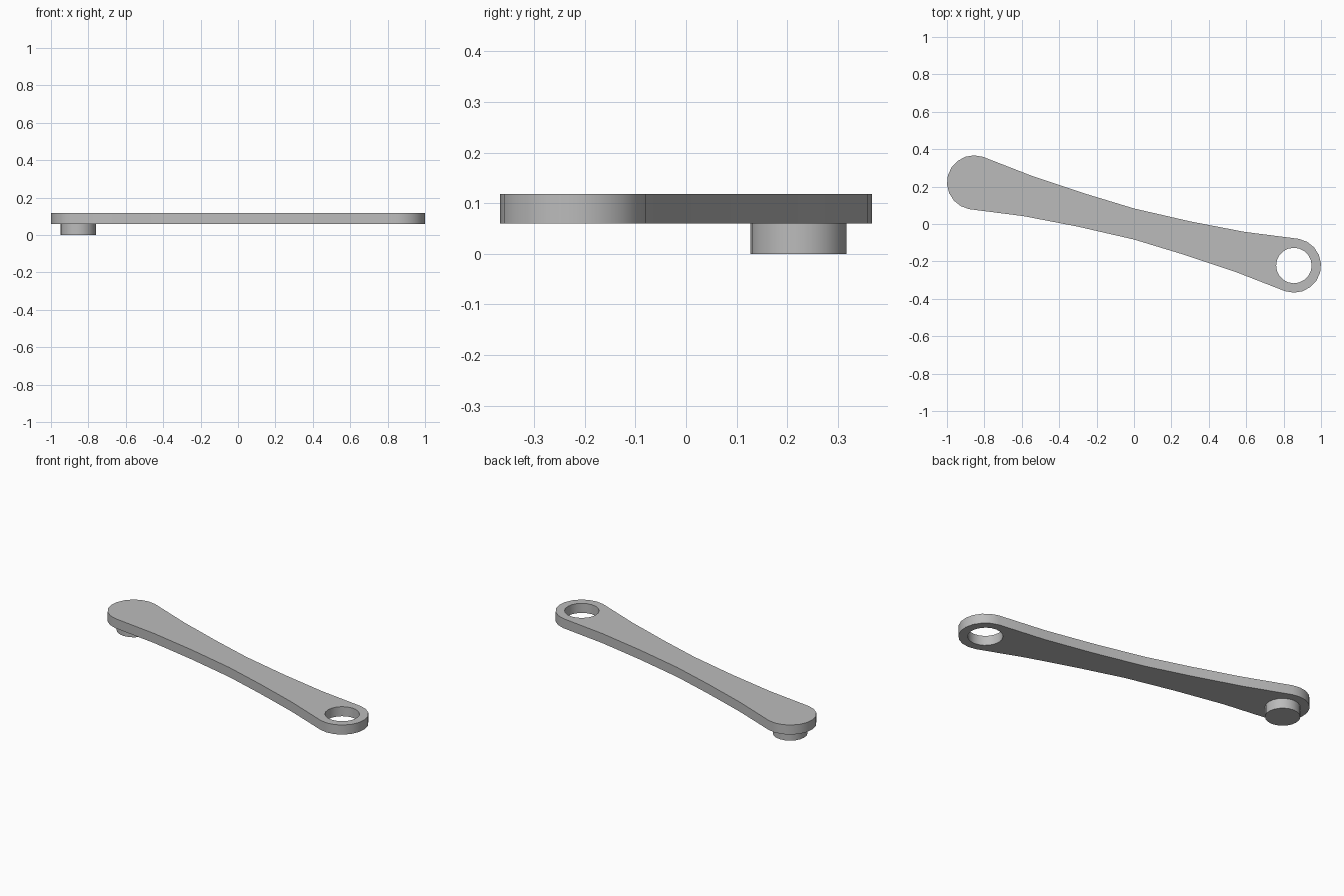
import bpy, bmesh
from math import sin, cos, radians

cube = bpy.data.objects.get("Cube")
if cube:
    bpy.data.objects.remove(cube, do_unlink=True)

CX, CY = 0.855, -0.222           # hole end; the peg end is its half-turn twin
END_R, BORE_R = 0.145, 0.095
BOTTOM, TOP = 0.06, 0.118

grey = bpy.data.materials.new("plain grey")
grey.use_nodes = True
colour = (0.5, 0.5, 0.5, 1)
grey.diffuse_color = colour
grey.node_tree.nodes["Principled BSDF"].inputs["Base Color"].default_value = colour


def arc(cx, cy, r, start, end, steps):
    angles = [radians(start + (end - start) * i / steps) for i in range(steps + 1)]
    return [(cx + r * cos(a), cy + r * sin(a)) for a in angles]


def plate(name, loops, z0, z1):
    """Fill closed outlines (inner ones become holes) and extrude upwards."""
    bm = bmesh.new()
    edges = []
    for pts in loops:
        verts = [bm.verts.new((x, y, z0)) for x, y in pts]
        edges += [bm.edges.new((v, verts[i - 1])) for i, v in enumerate(verts)]
    bmesh.ops.triangle_fill(bm, edges=edges, use_beauty=True)
    ext = bmesh.ops.extrude_face_region(bm, geom=bm.faces[:], use_keep_orig=True)
    moved = [g for g in ext["geom"] if isinstance(g, bmesh.types.BMVert)]
    bmesh.ops.translate(bm, verts=moved, vec=(0, 0, z1 - z0))
    bmesh.ops.recalc_face_normals(bm, faces=bm.faces[:])
    mesh = bpy.data.meshes.new(name)
    bm.to_mesh(mesh)
    bm.free()
    mesh.materials.append(grey)
    obj = bpy.data.objects.new(name, mesh)
    bpy.context.collection.objects.link(obj)
    bpy.ops.object.select_all(action='DESELECT')
    obj.select_set(True)
    bpy.context.view_layer.objects.active = obj
    bpy.ops.object.shade_smooth_by_angle(angle=radians(35))
    return obj


# Waisted link arm: curved flank plus rounded end, repeated by a half turn
flank = [(-0.54, 0.255), (-0.27, 0.165), (0, 0.083), (0.3, 0.014), (0.59, -0.042)]
half = flank + arc(CX, CY, END_R, 80, -109, 10)
outline = half + [(-x, -y) for x, y in half]
bore = arc(CX, CY, BORE_R, 0, 342, 19)
plate("link_arm", [outline, bore], BOTTOM, TOP)

# Round peg beneath the solid end
peg = arc(-CX, -CY, BORE_R, 0, 342, 19)
plate("connecting_peg", [peg], 0, BOTTOM)
